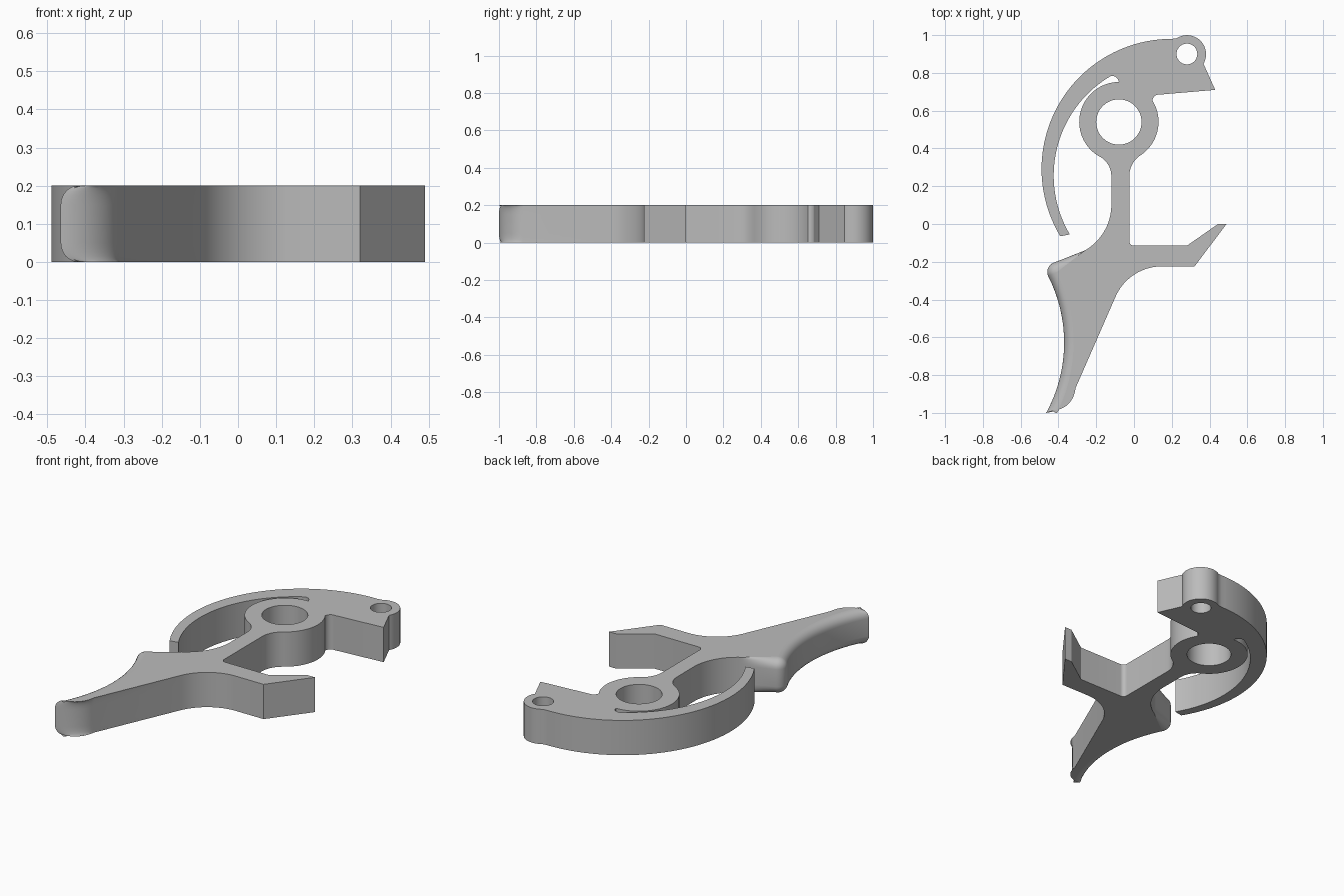
import bpy
import bmesh
from math import sin, cos, pi, tau
from mathutils import Vector

cube = bpy.data.objects.get("Cube")
if cube:
    bpy.data.objects.remove(cube, do_unlink=True)

THICK = 0.2
ROUND = 0.05
STEPS = 6


def arc(a, via, b, n):
    """Points of the circular arc from a through via to b."""
    a, via, b = Vector(a), Vector(via), Vector(b)
    u, v = via - a, b - a
    d = 2 * u.cross(v)
    c = a + Vector((v.y * u.dot(u) - u.y * v.dot(v),
                    u.x * v.dot(v) - v.x * u.dot(u))) / d
    start = a - c

    def turn(p):
        q = p - c
        return math_angle(start, q)

    sweep = turn(b)
    if turn(via) > sweep:
        sweep -= tau
    pts = []
    for i in range(n + 1):
        t = sweep * i / n
        pts.append(c + Vector((start.x * cos(t) - start.y * sin(t),
                               start.x * sin(t) + start.y * cos(t))))
    return pts


def math_angle(p, q):
    """Counterclockwise angle from p to q, 0 to a full turn."""
    return (-p.angle_signed(q)) % tau


def line(*pts, n=1):
    pts = [Vector(p) for p in pts]
    out = [pts[0]]
    for p, q in zip(pts, pts[1:]):
        out += [p.lerp(q, (i + 1) / n) for i in range(n)]
    return out


def circle(x, y, r, n=48):
    return [Vector((x + r * cos(tau * i / n), y + r * sin(tau * i / n))) for i in range(n)]


# Outline, clockwise from the eyelet; the second item names the rounding rule
tip = (-0.465, -1.0)
segments = [
    (arc((0.225, 0.983), (0.351, 0.971), (0.368, 0.848), 28), "square"),
    (line((0.368, 0.848), (0.43, 0.71), (0.135, 0.685)), "square"),
    (arc((0.135, 0.685), (0.107, 0.675), (0.098, 0.653), 6), "square"),
    (arc((0.098, 0.653), (0.13, 0.54), (0.03, 0.361), 24), "square"),
    (arc((0.03, 0.361), (-0.01, 0.315), (-0.025, 0.25), 8), "square"),
    (arc((-0.025, -0.09), (-0.018, -0.108), (0.0, -0.115), 6), "square"),
    (line((0.28, -0.115), (0.445, 0.0), (0.49, 0.0), (0.32, -0.225)), "square"),
    (arc((0.13, -0.225), (-0.005, -0.272), (-0.10, -0.39), 16), "square"),
    (arc((-0.31, -0.87), (-0.367, -0.957), tip, 14), "fade_in"),
    (arc(tip, (-0.37, -0.62), (-0.455, -0.275), 32), "round"),
    (arc((-0.455, -0.275), (-0.452, -0.228), (-0.42, -0.203), 10), "round"),
    (line((-0.42, -0.203), (-0.26, -0.14), n=10), "fade_out"),
    (arc((-0.26, -0.14), (-0.165, -0.05), (-0.12, 0.09), 16), "square"),
    (arc((-0.12, 0.25), (-0.137, 0.315), (-0.19, 0.361), 8), "square"),
    (arc((-0.19, 0.361), (-0.285, 0.586), (-0.08, 0.752), 36), "square"),
    (arc((-0.08, 0.752), (-0.092, 0.775), (-0.125, 0.782), 8), "square"),
    (arc((-0.125, 0.782), (-0.425, 0.27), (-0.34, -0.055), 44), "square"),
    (arc((-0.39, -0.065), (-0.288, 0.778), (0.2, 0.98), 60), "square"),
]

outline, weights, kinds = [], [], []
for pts, kind in segments:
    for i, p in enumerate(pts):
        t = i / (len(pts) - 1)
        w = {"square": 0, "round": 1, "fade_in": t, "fade_out": 1 - t}[kind]
        if outline and (p - outline[-1]).length < 1e-4:
            continue
        outline.append(p)
        weights.append(w)
        kinds.append(kind)

# Inward shift of each outline point where the finger face is rounded
shifts = []
for i, p in enumerate(outline):
    d = (outline[(i + 1) % len(outline)] - outline[i - 1]).normalized()
    inward = Vector((d.y, -d.x))
    if kinds[i] == "fade_in":
        inward = Vector((0.92, 0.3))
    shifts.append(inward * weights[i] * ROUND)

# Height levels with their share of the shift
low = [(ROUND * (1 - cos(pi / 2 * k / STEPS)), 1 - sin(pi / 2 * k / STEPS))
       for k in range(STEPS + 1)]
levels = low + [(THICK - z, s) for z, s in reversed(low)]

bm = bmesh.new()


def wall(pts, offsets, stack):
    """Stack rings of points into a wall; return its bottom and top rings."""
    rings = [[bm.verts.new((*(p + o * s), z)) for p, o in zip(pts, offsets)]
             for z, s in stack]
    for r0, r1 in zip(rings, rings[1:]):
        for i in range(len(pts)):
            j = (i + 1) % len(pts)
            bm.faces.new((r0[i], r0[j], r1[j], r1[i]))
    return rings[0], rings[-1]


# Outer wall, pivot hole and eyelet hole
loops = [wall(outline, shifts, levels)]
for x, y, r in ((-0.08, 0.54, 0.12), (0.28, 0.90, 0.055)):
    pts = circle(x, y, r)
    loops.append(wall(pts, [Vector((0, 0))] * len(pts), [(0, 0), (THICK, 0)]))

# Flat bottom and top faces around the holes
for side in (0, 1):
    edges = [bm.edges.get((ring[i - 1], ring[i]))
             for ring in (pair[side] for pair in loops) for i in range(len(ring))]
    bmesh.ops.triangle_fill(bm, edges=edges, use_beauty=True, normal=(0, 0, 1))
bmesh.ops.recalc_face_normals(bm, faces=bm.faces[:])

mesh = bpy.data.meshes.new("trigger_lever")
bm.to_mesh(mesh)
bm.free()
lever = bpy.data.objects.new("trigger_lever", mesh)
bpy.context.collection.objects.link(lever)

# Plain grey material
grey = bpy.data.materials.new("plain_grey")
grey.use_nodes = True
colour = (0.5, 0.5, 0.5, 1)
grey.diffuse_color = colour
grey.node_tree.nodes["Principled BSDF"].inputs["Base Color"].default_value = colour
mesh.materials.append(grey)

# Smooth curved walls, flat caps
bpy.ops.object.select_all(action="DESELECT")
lever.select_set(True)
bpy.context.view_layer.objects.active = lever
bpy.ops.object.shade_smooth_by_angle(angle=pi / 6)
for face in mesh.polygons:
    if abs(face.normal.z) > 0.999:
        face.use_smooth = False
